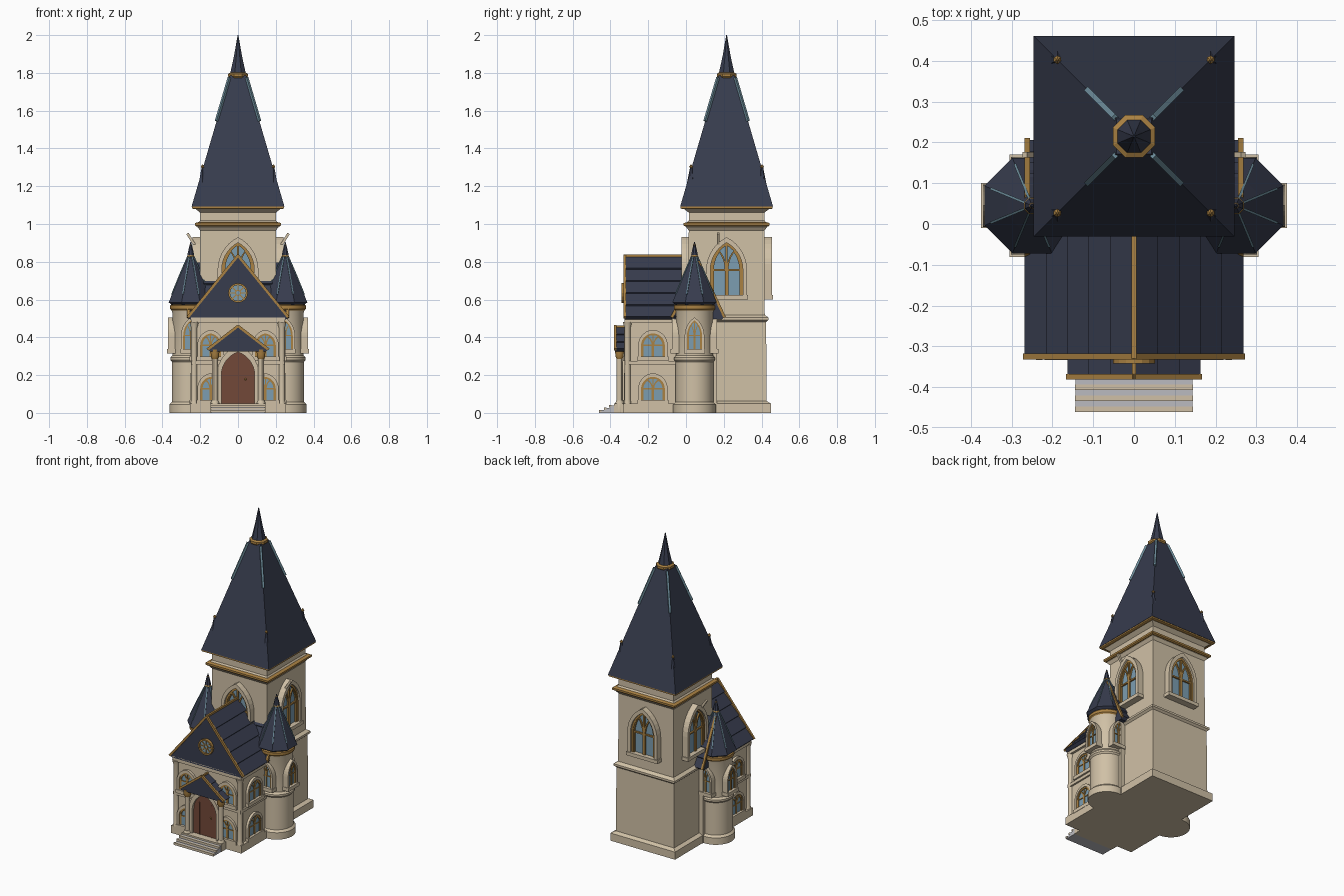
import bpy, bmesh, math
from mathutils import Matrix, Vector

if "Cube" in bpy.data.objects:
    bpy.data.objects.remove(bpy.data.objects["Cube"])


def material(name, *rgb):
    m = bpy.data.materials.new(name)
    m.use_nodes = True
    m.diffuse_color = (*rgb, 1)
    m.node_tree.nodes["Principled BSDF"].inputs["Base Color"].default_value = (*rgb, 1)
    return m


CREAM = material("cream stone", 0.63, 0.53, 0.38)
NAVY = material("navy slate", 0.038, 0.045, 0.075)
GOLD = material("gold trim", 0.40, 0.22, 0.055)
GLASS = material("blue glass", 0.20, 0.34, 0.44)
HIP = material("pale blue hip", 0.15, 0.26, 0.32)
WOOD = material("brown door", 0.17, 0.065, 0.04)
GREY = material("grey step", 0.50, 0.50, 0.53)
ID = Matrix()


def build(name, mat, verts, faces, M=ID, smooth=False):
    bm = bmesh.new()
    vs = [bm.verts.new(M @ Vector(v)) for v in verts]
    for f in faces:
        bm.faces.new([vs[i] for i in f])
    bmesh.ops.recalc_face_normals(bm, faces=bm.faces)
    me = bpy.data.meshes.new(name)
    bm.to_mesh(me)
    bm.free()
    me.materials.append(mat)
    ob = bpy.data.objects.new(name, me)
    bpy.context.collection.objects.link(ob)
    if smooth:
        bpy.ops.object.select_all(action='DESELECT')
        ob.select_set(True)
        bpy.context.view_layer.objects.active = ob
        bpy.ops.object.shade_smooth_by_angle()
    return ob


def prism(name, mat, pts, y0, y1, M=ID):
    """Outline in x, z pushed along y."""
    n = len(pts)
    verts = [(x, y, z) for y in (y0, y1) for x, z in pts]
    faces = [range(n), range(n, 2 * n)]
    faces += [(i, (i + 1) % n, (i + 1) % n + n, i + n) for i in range(n)]
    build(name, mat, verts, faces, M)


def ring(name, mat, outer, inner, y0, y1, M=ID):
    """Band between two matching outlines, pushed along y."""
    n = len(outer)
    verts = [(x, y, z) for y in (y0, y1) for o in (outer, inner) for x, z in o]
    faces = []
    for i in range(n):
        j = (i + 1) % n
        for a, b in ((0, n), (n, 3 * n), (3 * n, 2 * n), (2 * n, 0)):
            faces.append((a + i, a + j, b + j, b + i))
    build(name, mat, verts, faces, M)


def box(name, mat, x0, x1, y0, y1, z0, z1, M=ID):
    prism(name, mat, [(x0, z0), (x1, z0), (x1, z1), (x0, z1)], y0, y1, M)


def loft(name, mat, prof, n, cx=0, cy=0, smooth=False):
    """Stack of regular polygons; each radius is measured to the flat side."""
    verts, faces = [], []
    for r, z in prof:
        for k in range(n):
            a = math.tau * (k + 0.5) / n
            R = r / math.cos(math.pi / n)
            verts.append((cx + R * math.cos(a), cy + R * math.sin(a), z))
    for s in range(len(prof) - 1):
        for k in range(n):
            b, c = s * n + k, s * n + (k + 1) % n
            faces.append((b, c, c + n, b + n))
    faces += [range(n), range(len(verts) - n, len(verts))]
    build(name, mat, verts, faces, smooth=smooth)


def beam(name, mat, a, b, w, M=ID):
    a, b = Vector(a), Vector(b)
    d = b - a
    T = Matrix.Translation(a) @ d.to_track_quat('Y', 'Z').to_matrix().to_4x4()
    box(name, mat, -w / 2, w / 2, 0, d.length, -w / 2, w / 2, M @ T)


def arch(w, z0, spring, top, cx=0, steps=7):
    """Pointed arch outline."""
    H = top - spring
    R = (w * w + H * H) / (2 * w)
    end = math.asin(min(1, H / R))
    if H > w and R < w:
        end = math.pi - end
    half = [(w - R + R * math.cos(end * i / steps), spring + R * math.sin(end * i / steps))
            for i in range(steps)]
    right = [(w, z0)] + half
    return [(cx + x, z) for x, z in right + [(0, top)]] + [(cx - x, z) for x, z in reversed(right)]


def window(name, M, w, z0, z1, d, out, t):
    """Framed lancet window at distance d from the pivot, standing out by out."""
    s = z0 + (z1 - z0) * 0.45
    face = -d - out
    o, m, i = (arch(w - k * t, z0, s, z1 - k * t * 1.3) for k in (0, 1, 1.5))
    ring(name + "_surround", CREAM, o, m, face, -d + 0.03, M)
    ring(name + "_gold_frame", GOLD, m, i, face + out * 0.3, -d + 0.03, M)
    prism(name + "_glass", GLASS, m, -d - out * 0.35, -d + 0.03, M)
    y0, y1, b, iw = -d - out * 0.6, -d, t * 0.22, w - 1.4 * t
    box(name + "_mullion", GOLD, -b, b, y0, y1, z0, z1 - 2 * t, M)
    box(name + "_crossbar", GOLD, -iw, iw, y0, y1, s - b, s + b, M)
    q = s + (z1 - s) * 0.6
    for side in (-1, 1):
        ring(name + "_tracery", GOLD, arch(iw / 2, z0, s, q, side * iw / 2),
             arch(iw / 2 - 2 * b, z0, s, q - 2.5 * b, side * iw / 2), y0, y1, M)
    box(name + "_sill", CREAM, -w * 1.06, w * 1.06, face - 0.006, -d + 0.03, z0 - 0.015, z0 + 0.008, M)


def place(x, y, deg=0):
    return Matrix.Translation((x, y, 0)) @ Matrix.Rotation(math.radians(deg), 4, 'Z')


def gable_roof(name, half, z0, z1, y0, y1, courses, M=ID, rims=(0,)):
    """Solid gable with stepped slate courses and gold verges."""
    t, right = 0.008, []
    for i in range(courses):
        for f, lift in ((i, t), (i + 0.97, 0)):
            f /= courses
            right.append((half * (1 - f) + lift * 0.8, z0 + (z1 - z0) * f + lift * 0.6))
    pts = [(half - 0.01, z0 - 0.01)] + right + [(0, z1)]
    pts += [(-x, z) for x, z in reversed(pts[:-1])]
    prism(name, NAVY, pts, y0, y1, M)
    for r in rims:
        y = (y0, y1)[r]
        for s in (-1, 1):
            beam(name + "_verge", GOLD, (s * (half + 0.005), y, z0), (0, y, z1 + 0.008), 0.014, M)


# Great tower
TY = 0.215
loft("tower_plinth", CREAM, [(.235, 0), (.235, .05), (.212, .062)], 4, 0, TY)
loft("tower_lower", CREAM, [(.212, .05), (.209, .49)], 4, 0, TY)
loft("tower_string_course", CREAM, [(.208, .48), (.222, .492), (.222, .505), (.2, .52)], 4, 0, TY)
loft("tower_upper", CREAM, [(.202, .5), (.2, 1.085)], 4, 0, TY)
loft("tower_cornice", CREAM, [(.2, .965), (.215, .985), (.215, 1.0), (.2, 1.02)], 4, 0, TY)
loft("tower_gold_cornice", GOLD, [(.22, .987), (.228, .993), (.228, 1.005), (.2, 1.012)], 4, 0, TY)
loft("roof_soffit", CREAM, [(.2, 1.06), (.232, 1.085)], 4, 0, TY)
loft("roof_gold_eave", GOLD, [(.238, 1.08), (.244, 1.083), (.244, 1.095)], 4, 0, TY)
loft("tower_roof", NAVY, [(.246, 1.092), (.182, 1.31), (.043, 1.785)], 4, 0, TY)
loft("spire_gold_ring", GOLD, [(.045, 1.772), (.052, 1.78), (.052, 1.795), (.04, 1.802)], 8, 0, TY)
loft("spire", NAVY, [(.041, 1.798), (.021, 1.89), (.002, 2.0)], 8, 0, TY)
for sx in (-1, 1):
    for sy in (-1, 1):
        beam("roof_hip_strip", HIP, (sx * .046, TY + sy * .046, 1.775),
             (sx * .114, TY + sy * .114, 1.545), .013)
        px, py = sx * .188, TY + sy * .188
        loft("corner_pinnacle", NAVY, [(.012, 1.1), (.03, 1.16), (.02, 1.21), (.004, 1.305)], 6, px, py)
        loft("pinnacle_tip", GOLD, [(.004, 1.295), (.009, 1.303), (.002, 1.315)], 6, px, py)
for deg in (0, 90, 180, 270):
    window("tower_window", place(0, TY, deg), .108, .615, .93, .2, .04, .022)
for s in (-1, 1):
    beam("tower_side_brace", CREAM, (s * .205, .17, .85), (s * .268, .17, .95), .014)

# Nave
box("nave_walls", CREAM, -.235, .235, -.312, .1, 0, .51)
box("nave_plinth", CREAM, -.255, .255, -.33, .1, 0, .05)
box("nave_string_course", CREAM, -.246, .246, -.323, .1, .255, .275)
box("nave_cornice", CREAM, -.25, .25, -.325, .1, .475, .505)
gable_roof("nave_roof", .262, .505, .825, -.325, .05, 5)
beam("nave_ridge", GOLD, (0, -.33, .832), (0, .03, .832), .012)
for s in (-1, 1):
    loft("nave_corner_shaft", CREAM, [(.02, .05), (.016, .07), (.016, .45), (.024, .48)], 12,
         s * .232, -.31, True)
    for z in (.06, .29):
        window("nave_front_window", place(s * .145, 0), .07, z, z + .15, .312, .016, .015)
        window("nave_side_window", place(0, -.175, s * 90), .078, z, z + .15, .235, .016, .015)


# Round gable window
def circle(r, n=16):
    return [(r * math.cos(math.tau * i / n), .635 + r * math.sin(math.tau * i / n)) for i in range(n)]


ring("rose_gold_frame", GOLD, circle(.052), circle(.042), -.342, -.32)
prism("rose_glass", GLASS, circle(.044), -.332, -.32)
ring("rose_inner_ring", GOLD, circle(.016), circle(.01), -.337, -.33)
for x, z in circle(.043, 8):
    beam("rose_spoke", GOLD, (x * .3, -.333, .635 + (z - .635) * .3), (x, -.333, z), .006)

# Transept crossing behind the nave
box("transept_walls", CREAM, -.238, .238, -.055, .165, 0, .505)
gable_roof("transept_roof", .135, .505, .795, -.262, .262, 5, place(0, .065, 90), (0, 1))

# Side turrets
for s in (-1, 1):
    cx, cy = s * .25, .045
    loft("turret_body", CREAM, [(.113, 0), (.113, .045), (.1, .058), (.1, .27), (.108, .28),
                                (.108, .292), (.098, .305), (.098, .53), (.108, .56)], 32, cx, cy, True)
    loft("turret_gold_ring", GOLD, [(.1, .54), (.109, .55), (.109, .568), (.1, .578)], 32, cx, cy, True)
    loft("turret_roof", NAVY, [(.1, .572), (.117, .585), (.06, .725), (.012, .835)], 8, cx, cy)
    loft("turret_collar", GOLD, [(.014, .822), (.02, .828), (.014, .838)], 8, cx, cy)
    loft("turret_finial", NAVY, [(.018, .836), (.012, .865), (.002, .905)], 8, cx, cy)
    loft("turret_tip", GOLD, [(.003, .88), (.007, .888), (.002, .898)], 6, cx, cy)
    for k in range(8):
        a = math.tau * (k + .5) / 8
        u = Vector((math.cos(a), math.sin(a), 0)) / math.cos(math.pi / 8)
        c = Vector((cx, cy, 0))
        beam("turret_hip_strip", HIP, c + u * .06 + Vector((0, 0, .725)),
             c + u * .014 + Vector((0, 0, .832)), .006)
        beam("turret_hip_strip", HIP, c + u * .1 + Vector((0, 0, .627)),
             c + u * .06 + Vector((0, 0, .725)), .006)
    for deg in (0, 90 * s, 180):
        window("turret_window", place(cx, cy, deg), .052, .33, .505, .098, .022, .012)

# Porch
gable_roof("porch_roof", .157, .335, .452, -.375, -.31, 3)
beam("porch_ridge", GOLD, (0, -.38, .457), (0, -.31, .457), .01)
outer, inner = arch(.112, .04, .2, .355), arch(.088, .04, .2, .322)
ring("door_surround", CREAM, outer, inner, -.352, -.31)
prism("door", WOOD, inner, -.335, -.31)
for x in (-.044, 0, .044):
    box("door_plank_joint", WOOD, x - .002, x + .002, -.338, -.33, .045, .26)
loft("door_knob", GOLD, [(.003, .172), (.006, .178), (.003, .184)], 8, .04, -.338)
for s in (-1, 1):
    x = s * .122
    loft("porch_column_base", CREAM, [(.024, 0), (.024, .05), (.017, .065)], 12, x, -.352, True)
    loft("porch_column", CREAM, [(.015, .06), (.015, .3)], 12, x, -.352, True)
    loft("porch_capital", GOLD, [(.015, .285), (.022, .3), (.022, .312), (.026, .335)], 12, x, -.352, True)

# Entrance steps
box("porch_floor", CREAM, -.145, .145, -.38, -.31, 0, .05)
for k in range(3):
    y = -.46 + k * .027
    box("step", GREY, -.143, .143, y, -.375, k * .013, .014 + k * .013)
    box("step_nosing", CREAM, -.145, .145, y - .001, y + .012, .004 + k * .013, .016 + k * .013)
